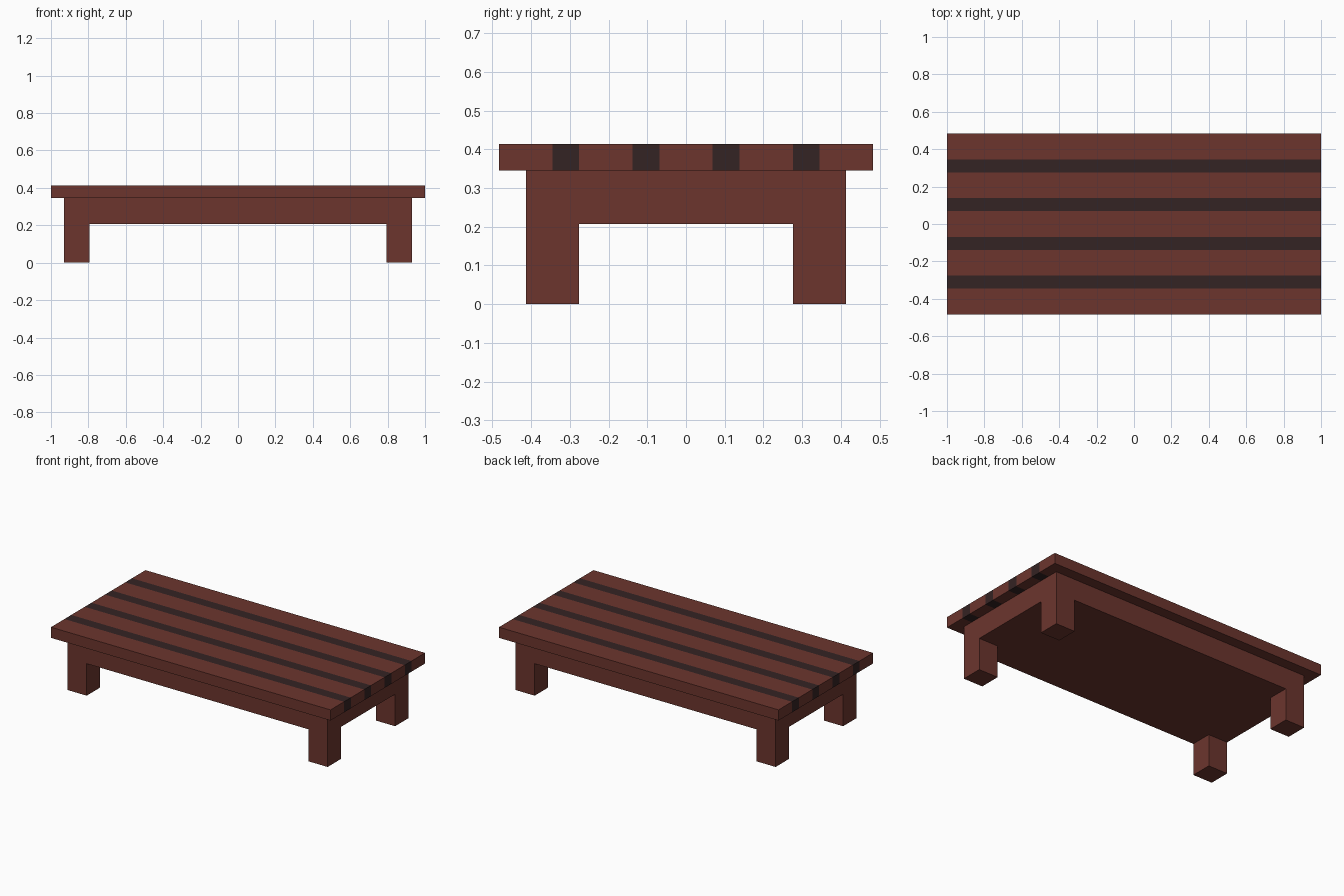
import bpy

if "Cube" in bpy.data.objects:
    bpy.data.objects.remove(bpy.data.objects["Cube"], do_unlink=True)

U = 2 / 29  # the whole table sits on a grid of 29 units per length


def material(name, color):
    m = bpy.data.materials.new(name)
    m.use_nodes = True
    m.diffuse_color = color
    m.node_tree.nodes["Principled BSDF"].inputs["Base Color"].default_value = color
    return m


red_wood = material("red_brown_wood", (0.150, 0.036, 0.027, 1))
dark_wood = material("dark_wood", (0.034, 0.017, 0.017, 1))


def box(name, x, y, z, mat):
    """Box from (min, max) ranges given in grid units."""
    bpy.ops.mesh.primitive_cube_add(size=1)
    ob = bpy.context.object
    ob.name = ob.data.name = name
    ob.location = [U * (a + b) / 2 for a, b in (x, y, z)]
    ob.scale = [U * (b - a) for a, b in (x, y, z)]
    bpy.ops.object.transform_apply(location=True, rotation=False, scale=True)
    ob.data.materials.append(mat)
    return ob


# Table top: wide planks alternating with narrow dark strips
y = -7
for i in range(9):
    plank = i % 2 == 0
    width = 2 if plank else 1
    box(f"{'plank' if plank else 'dark_strip'}_{i // 2 + 1}",
        (-14.5, 14.5), (y, y + width), (5, 6),
        red_wood if plank else dark_wood)
    y += width

# Solid frame under the top
box("frame", (-13.5, 13.5), (-6, 6), (3, 5), red_wood)

# Square legs at the four corners
for sx, side in ((-1, "right"), (1, "left")):
    for sy, end in ((-1, "front"), (1, "back")):
        box(f"{end}_{side}_leg", sorted((sx * 11.5, sx * 13.5)),
            sorted((sy * 4, sy * 6)), (0, 3), red_wood)
